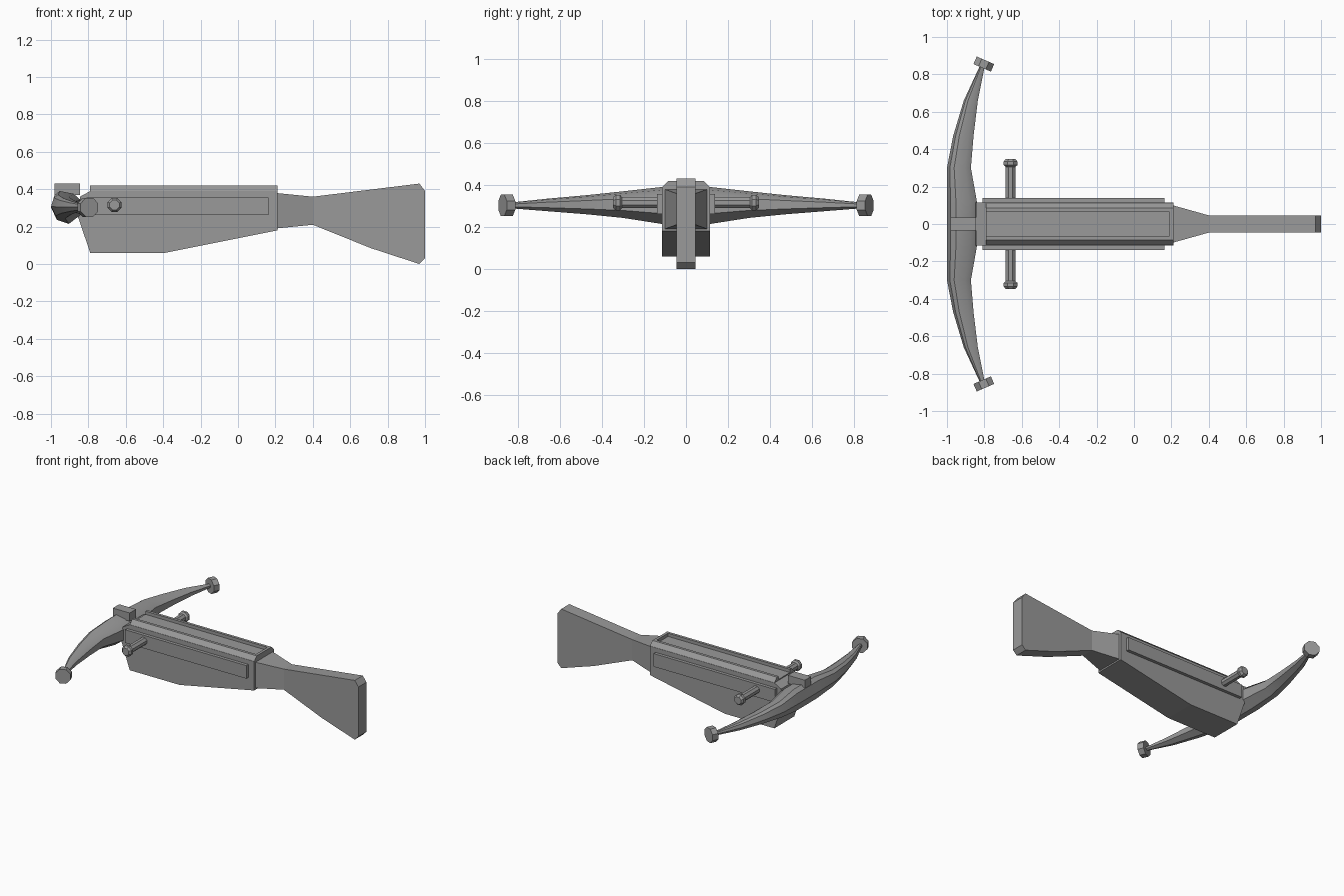
import bpy, bmesh, math
from mathutils import Vector

if "Cube" in bpy.data.objects:
    bpy.data.objects.remove(bpy.data.objects["Cube"])

grey = bpy.data.materials.new("grey")
grey.diffuse_color = (0.32, 0.32, 0.32, 1)
grey.use_nodes = True
grey.node_tree.nodes["Principled BSDF"].inputs["Base Color"].default_value = grey.diffuse_color


def finish(name, bm, smooth=None):
    bmesh.ops.recalc_face_normals(bm, faces=bm.faces[:])
    mesh = bpy.data.meshes.new(name)
    bm.to_mesh(mesh)
    bm.free()
    mesh.materials.append(grey)
    ob = bpy.data.objects.new(name, mesh)
    bpy.context.collection.objects.link(ob)
    if smooth:
        bpy.ops.object.select_all(action='DESELECT')
        ob.select_set(True)
        bpy.context.view_layer.objects.active = ob
        bpy.ops.object.shade_smooth_by_angle(angle=math.radians(smooth))
    return ob


def loft(name, rings, smooth=None):
    """Skin a list of point rings and cap both ends."""
    bm = bmesh.new()
    loops = [[bm.verts.new(p) for p in ring] for ring in rings]
    n = len(loops[0])
    for a, b in zip(loops, loops[1:]):
        for i in range(n):
            j = (i + 1) % n
            bm.faces.new((a[i], a[j], b[j], b[i]))
    bm.faces.new(loops[0])
    bm.faces.new(loops[-1][::-1])
    return finish(name, bm, smooth)


def slab(name, outline, half):
    """Side outline in x, z given thickness along y."""
    return loft(name, [[(x, y, z) for x, z in outline] for y in (-half, half)])


def box(name, x0, x1, y0, y1, z0, z1):
    return loft(name, [[(x, y0, z0), (x, y1, z0), (x, y1, z1), (x, y0, z1)]
                       for x in (x0, x1)])


def turned(name, centre, axis, profile, sides=8, smooth=None):
    """Lathe (distance, radius) pairs about an axis lying in the xy plane."""
    d = Vector(axis).normalized()
    side, up = d.cross(Vector((0, 0, 1))), Vector((0, 0, 1))
    rings = []
    for t, r in profile:
        ring = []
        for i in range(sides):
            a = 2 * math.pi * (i + 0.5) / sides
            ring.append(Vector(centre) + d * t + (side * math.cos(a) + up * math.sin(a)) * r)
        rings.append(ring)
    return loft(name, rings, smooth)


# Main body with tapered underside and nose
slab("body", [(-0.79, 0.06), (-0.39, 0.06), (0.21, 0.18), (0.21, 0.39),
              (-0.79, 0.39), (-0.845, 0.36), (-0.855, 0.25)], 0.115)

# Chamfered top deck with a shallow bolt channel, closed at the rear
cs = [(-0.115, 0.385), (-0.112, 0.392), (-0.085, 0.42), (-0.065, 0.42), (-0.065, 0.397)]
cs = cs + [(-y, z) for y, z in reversed(cs)]
loft("deck", [[(x, y, z) for y, z in cs] for x in (-0.79, 0.19)])
loft("deck_end", [[(x, y, z) for y, z in cs if z != 0.397] for x in (0.19, 0.21)])

# Neck narrowing from the body into the shoulder stock
loft("neck", [[(x, -h, b), (x, h, b), (x, h, t), (x, -h, t)]
              for x, h, b, t in ((0.2, 0.102, 0.19, 0.38), (0.4, 0.046, 0.21, 0.36))])
slab("stock", [(0.4, 0.21), (0.71, 0.085), (0.97, 0.0), (1.0, 0.03),
               (1.0, 0.39), (0.97, 0.43), (0.4, 0.36)], 0.046)

# Bow limb: stations of y, front x, rear x, bottom z, top z
half = [(0.12, -1.0, -0.84, 0.215, 0.39), (0.3, -1.0, -0.872, 0.243, 0.37),
        (0.47, -0.967, -0.858, 0.26, 0.352), (0.66, -0.91, -0.835, 0.275, 0.335),
        (0.85, -0.822, -0.797, 0.29, 0.315)]
stations = [(-s[0],) + s[1:] for s in reversed(half)] + half
shape = [(0, 0.5), (0.12, 0.88), (0.3, 1), (0.75, 0.92),
         (1, 0.72), (1, 0.28), (0.6, 0), (0.2, 0.12)]
loft("bow_limb", [[(a + u * (b - a), y, c + v * (d - c)) for u, v in shape]
                  for y, a, b, c, d in stations], 30)

# Clamp block on top of the bow
box("bow_clamp", -0.98, -0.845, -0.036, 0.036, 0.37, 0.43)

for s, label in ((-1, "near"), (1, "far")):
    # Octagonal caps on the bow tips
    turned("tip_cap_" + label, (-0.803, s * 0.855, 0.303), (0.4, s * 0.92, 0),
           [(-0.022, 0.055), (0.022, 0.055)])
    # Raised side panels
    box("side_panel_" + label, -0.81, 0.163, s * 0.1, s * 0.138, 0.262, 0.357)
    # Cross pins with bevelled heads
    turned("pin_" + label, (-0.66, 0, 0.316), (0, s, 0),
           [(0.1, 0.028), (0.305, 0.028), (0.315, 0.04), (0.333, 0.04), (0.348, 0.028)])
